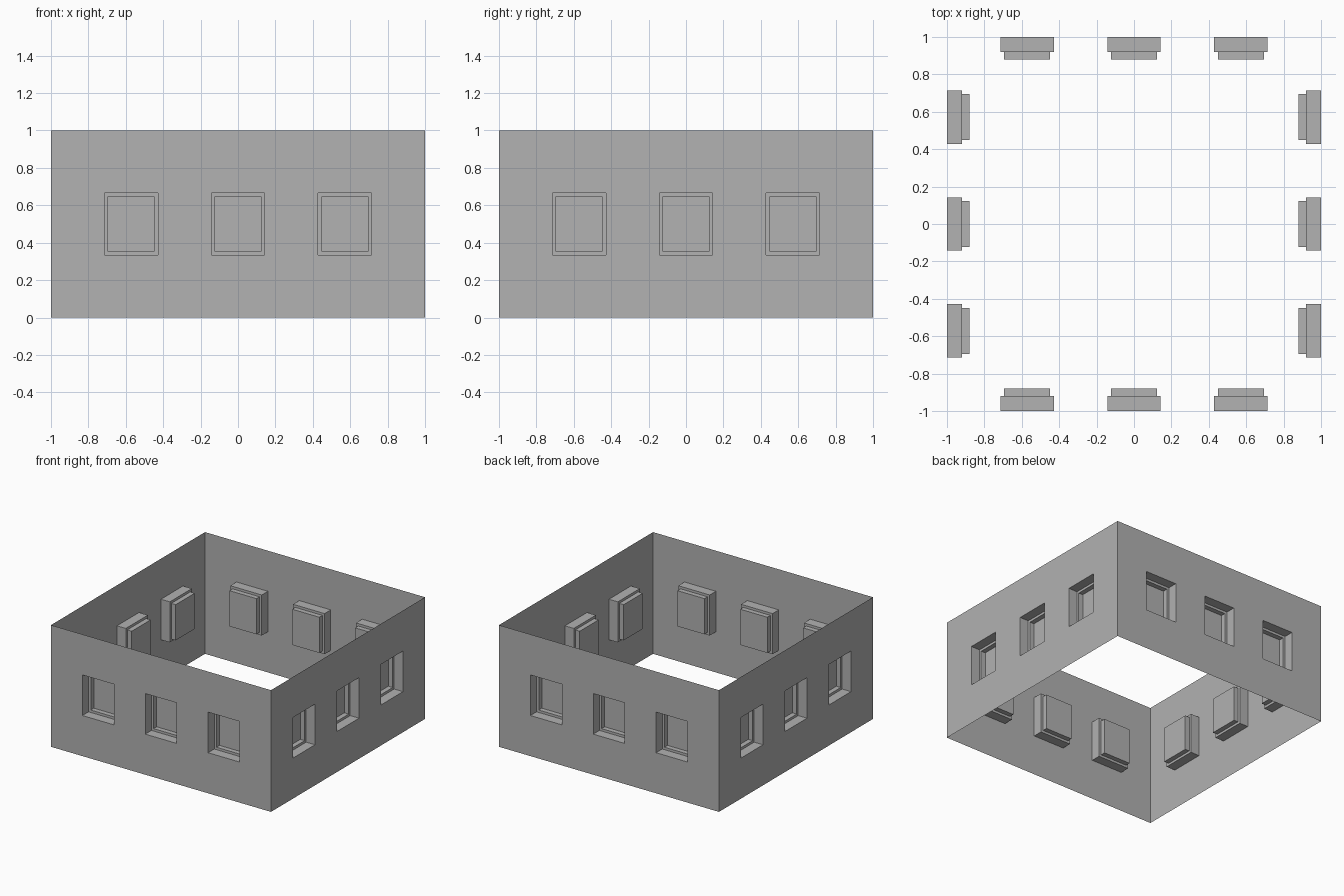
import bpy
import bmesh
from math import pi
from mathutils import Matrix, Vector

cube = bpy.data.objects.get("Cube")
if cube:
    bpy.data.objects.remove(cube)

WIDTH, HEIGHT = 2.0, 1.0
COLUMNS, ROWS = 7, 3      # every second bay of the middle row is a window
LEDGE = 0.02              # width of the frame ledge
REVEAL, PANE_STEP = 0.08, 0.04

plaster = bpy.data.materials.new("plain_grey")
plaster.use_nodes = True
grey = (0.445, 0.445, 0.445, 1)
plaster.diffuse_color = grey
plaster.node_tree.nodes["Principled BSDF"].inputs["Base Color"].default_value = grey


def recess(bm, faces, depth):
    """Push each face straight back, leaving side walls, and return the new faces."""
    pushed = bmesh.ops.extrude_discrete_faces(bm, faces=faces)["faces"]
    verts = list({v for f in pushed for v in f.verts})
    bmesh.ops.translate(bm, verts=verts, vec=Vector((0, 0, -depth)))
    return pushed


def wall_mesh():
    bm = bmesh.new()
    bmesh.ops.create_grid(bm, x_segments=COLUMNS, y_segments=ROWS, size=1)
    bmesh.ops.scale(bm, verts=bm.verts, vec=(WIDTH / 2, HEIGHT / 2, 1))

    # Windows: outer reveal, narrow ledge, then the sunken pane
    windows = []
    for face in bm.faces:
        centre = face.calc_center_median()
        column = int((centre.x + WIDTH / 2) * COLUMNS / WIDTH)
        if abs(centre.y) < 0.1 and column % 2 == 1:
            windows.append(face)
    panes = recess(bm, windows, REVEAL)
    bmesh.ops.inset_individual(bm, faces=panes, thickness=LEDGE, use_even_offset=True)
    recess(bm, panes, PANE_STEP)

    # Stand the wall up as the front side
    stand = Matrix.Translation((0, -WIDTH / 2, HEIGHT / 2)) @ Matrix.Rotation(pi / 2, 4, "X")
    bmesh.ops.transform(bm, matrix=stand, verts=bm.verts)
    mesh = bpy.data.meshes.new("windowed_wall")
    bm.to_mesh(mesh)
    bm.free()
    mesh.materials.append(plaster)
    return mesh


# Four identical walls around the open room
mesh = wall_mesh()
for i, side in enumerate(("front", "left", "back", "right")):
    wall = bpy.data.objects.new(side + "_wall", mesh)
    wall.rotation_euler.z = i * pi / 2
    bpy.context.collection.objects.link(wall)
